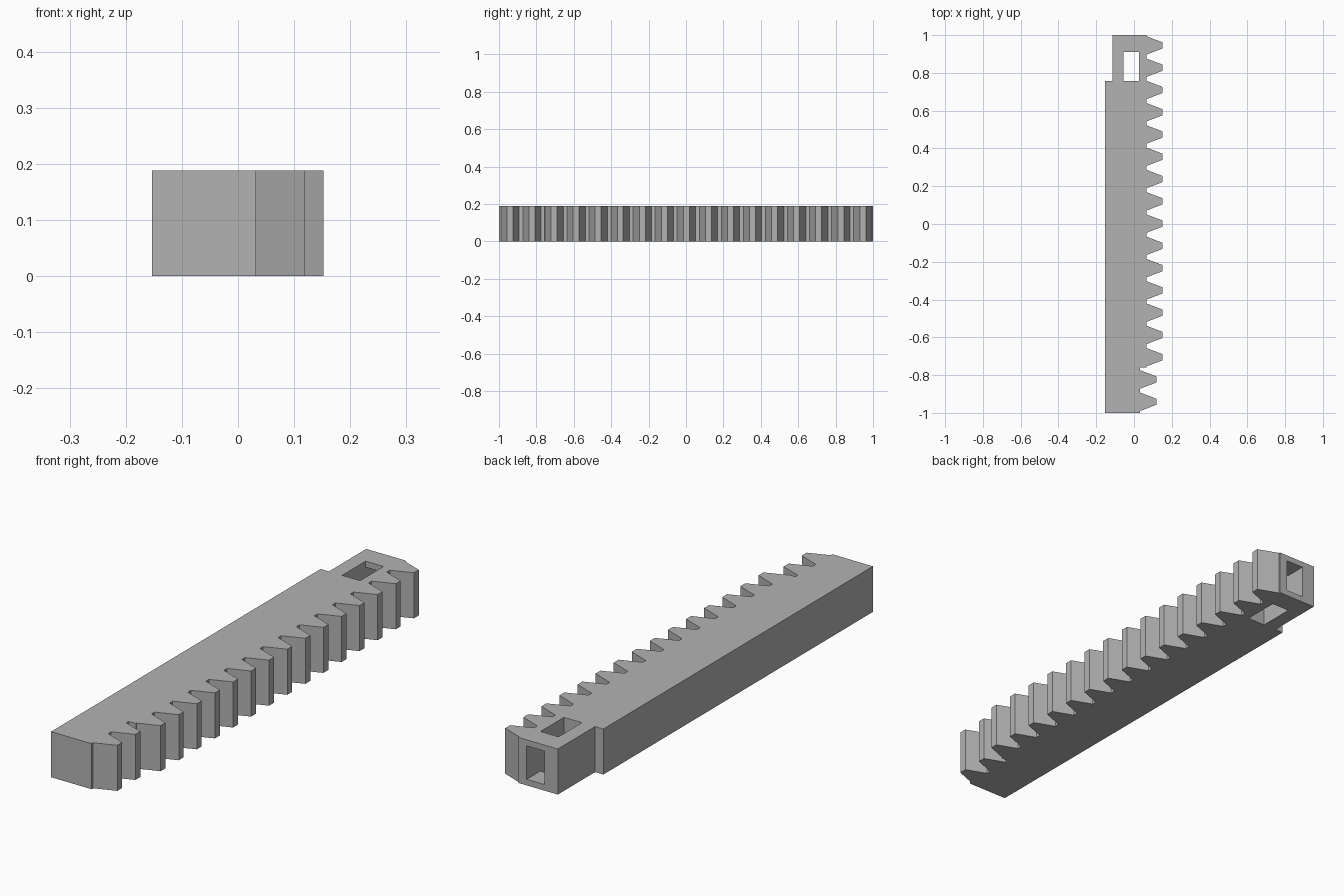
import bpy
import bmesh

if "Cube" in bpy.data.objects:
    bpy.data.objects.remove(bpy.data.objects["Cube"], do_unlink=True)

HEIGHT = 0.188
PITCH = 0.1179
FIRST, TEETH = -0.941, 17
TIP, ROOT, DEPTH = 0.016, 0.049, 0.087

grey = bpy.data.materials.new("plain grey")
grey.use_nodes = True
colour = (0.45, 0.45, 0.45, 1)
grey.diffuse_color = colour
grey.node_tree.nodes["Principled BSDF"].inputs["Base Color"].default_value = colour


def extrude(name, outline, z0, z1):
    """Make a prism from an outline seen from above."""
    bm = bmesh.new()
    face = bm.faces.new([bm.verts.new((x, y, z0)) for x, y in outline])
    new = bmesh.ops.extrude_face_region(bm, geom=[face])["geom"]
    top = [v for v in new if isinstance(v, bmesh.types.BMVert)]
    bmesh.ops.translate(bm, verts=top, vec=(0, 0, z1 - z0))
    bmesh.ops.recalc_face_normals(bm, faces=bm.faces)
    mesh = bpy.data.meshes.new(name)
    bm.to_mesh(mesh)
    bm.free()
    obj = bpy.data.objects.new(name, mesh)
    bpy.context.collection.objects.link(obj)
    mesh.materials.append(grey)
    return obj


def cut(target, name, x0, x1, y0, y1, z0, z1):
    """Subtract a hidden box from the target."""
    cutter = extrude(name, [(x0, y0), (x1, y0), (x1, y1), (x0, y1)], z0, z1)
    cutter.hide_render = True
    cutter.hide_viewport = True
    mod = target.modifiers.new(name, "BOOLEAN")
    mod.operation = "DIFFERENCE"
    mod.solver = "EXACT"
    mod.object = cutter


# Toothed edge, with the first two teeth set back
outline = [(-0.153, -1), (0.032, -1)]
for i in range(TEETH):
    y = FIRST + i * PITCH
    base = 0.032 if i < 2 else 0.065
    if i == 2:
        outline.append((0.032, y - ROOT - 0.005))
        outline.append((base, y - ROOT - 0.005))
    outline += [(base, y - ROOT), (base + DEPTH, y - TIP),
                (base + DEPTH, y + TIP), (base, y + ROOT)]

# Narrow rear end and plain back edge
outline += [(0.065, 1), (-0.115, 1), (-0.115, 0.757), (-0.153, 0.757)]
rack = extrude("gear_rack", outline, 0, HEIGHT)

# Vertical slot and the window through the rear end into it
cut(rack, "slot_cutter", -0.055, 0.027, 0.757, 0.91, -0.1, 0.3)
cut(rack, "window_cutter", -0.055, 0.027, 0.85, 1.1, 0.025, 0.163)
